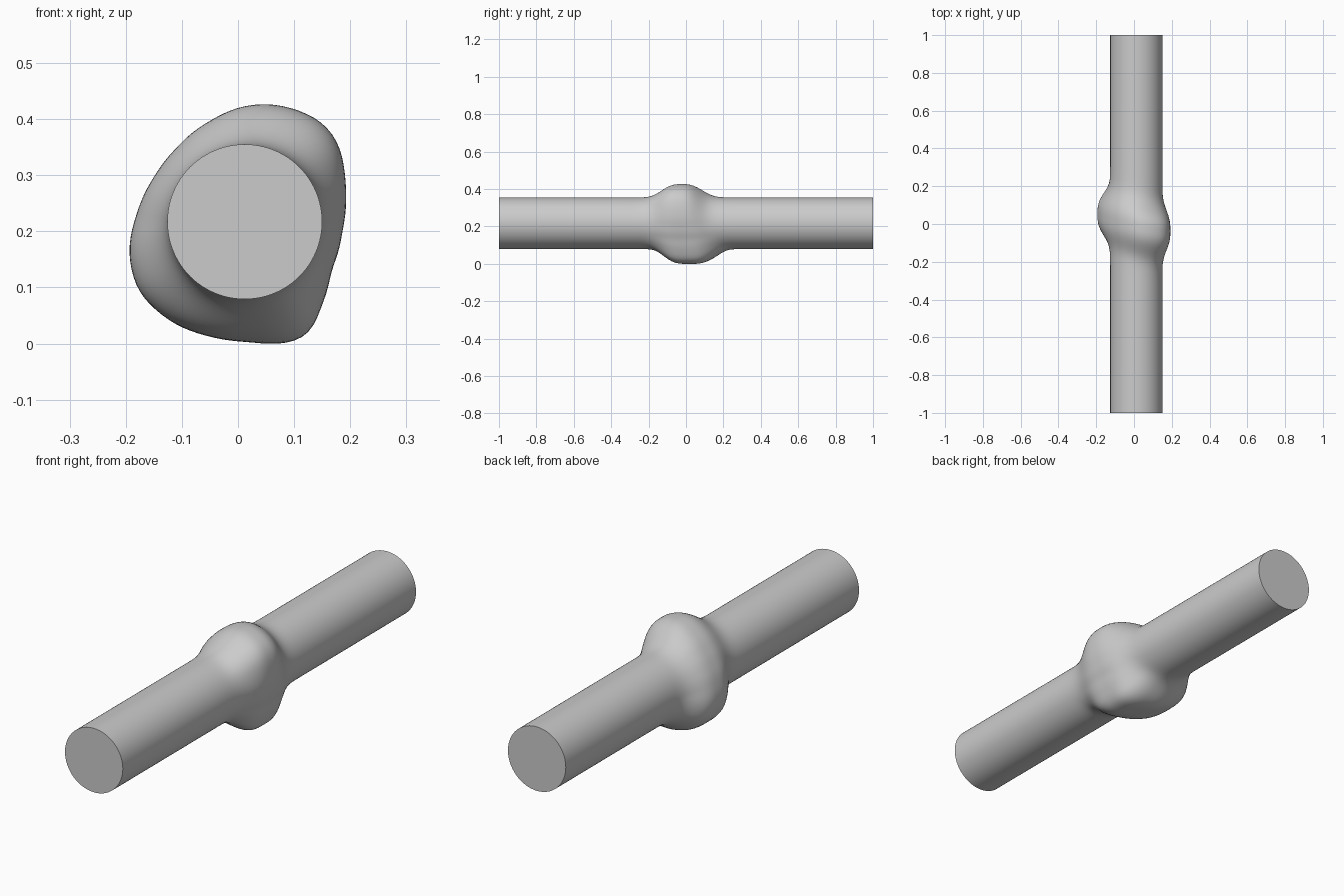
import bpy, bmesh, math

cube = bpy.data.objects.get("Cube")
if cube:
    bpy.data.objects.remove(cube, do_unlink=True)

CX, CZ, R, SEGS = 0.012, 0.217, 0.138, 96

# Outline of the swollen knot, looking along the rod
OUTLINE = [(0.192, 0.26), (0.19, 0.30), (0.177, 0.36), (0.15, 0.394), (0.10, 0.418),
           (0.045, 0.427), (0.0, 0.42), (-0.05, 0.396), (-0.11, 0.347), (-0.15, 0.295),
           (-0.18, 0.23), (-0.194, 0.16), (-0.177, 0.093), (-0.11, 0.034), (-0.05, 0.013),
           (0.02, 0.004), (0.09, 0.001), (0.127, 0.016), (0.145, 0.06), (0.165, 0.13),
           (0.185, 0.20)]
polar = sorted((math.atan2(z - CZ, x - CX) % math.tau, math.hypot(x - CX, z - CZ))
               for x, z in OUTLINE)
polar = [(polar[-1][0] - math.tau, polar[-1][1])] + polar + [(polar[0][0] + math.tau, polar[0][1])]


def outline_radius(a):
    for (a0, r0), (a1, r1) in zip(polar, polar[1:]):
        if a0 <= a <= a1:
            return r0 + (r1 - r0) * (a - a0) / (a1 - a0)
    return R


angles = [math.tau * i / SEGS for i in range(SEGS)]
radii = [outline_radius(a) for a in angles]
for _ in range(3):
    radii = [(radii[i - 1] + 2 * radii[i] + radii[(i + 1) % SEGS]) / 4 for i in range(SEGS)]


def ring_point(i, y):
    """Rod surface point, swollen near the middle by a slanted bulge."""
    a, r = angles[i], radii[i]
    c, s = math.cos(a), math.sin(a)
    centre = 0.005 - 0.2 * r * c - 0.1 * r * s
    low = max(0.0, -s)
    width, power = 0.125 + 0.025 * low, 2.8 + 0.7 * low
    swell = math.exp(-(abs(y - centre) / width) ** power)
    rad = R + (r - R) * swell
    return (CX + rad * c, y, CZ + rad * s)


# Rings are dense around the knot and sparse on the straight rod
stations = [-1, -0.4] + [k * 0.0125 for k in range(-26, 27)] + [0.4, 1]
bm = bmesh.new()
rings = [[bm.verts.new(ring_point(i, y)) for i in range(SEGS)] for y in stations]
for a, b in zip(rings, rings[1:]):
    for i in range(SEGS):
        j = (i + 1) % SEGS
        bm.faces.new((a[i], a[j], b[j], b[i]))
bm.faces.new(rings[0])
bm.faces.new(rings[-1])
bmesh.ops.recalc_face_normals(bm, faces=bm.faces)
mesh = bpy.data.meshes.new("knotted_rod")
bm.to_mesh(mesh)
bm.free()
rod = bpy.data.objects.new("knotted_rod", mesh)
bpy.context.collection.objects.link(rod)

# Plain grey
grey = bpy.data.materials.new("plain_grey")
grey.use_nodes = True
colour = (0.6, 0.6, 0.6, 1)
grey.diffuse_color = colour
grey.node_tree.nodes["Principled BSDF"].inputs["Base Color"].default_value = colour
mesh.materials.append(grey)

# Smooth sides, crisp end caps
bpy.ops.object.select_all(action="DESELECT")
rod.select_set(True)
bpy.context.view_layer.objects.active = rod
bpy.ops.object.shade_smooth_by_angle(angle=math.radians(40))
